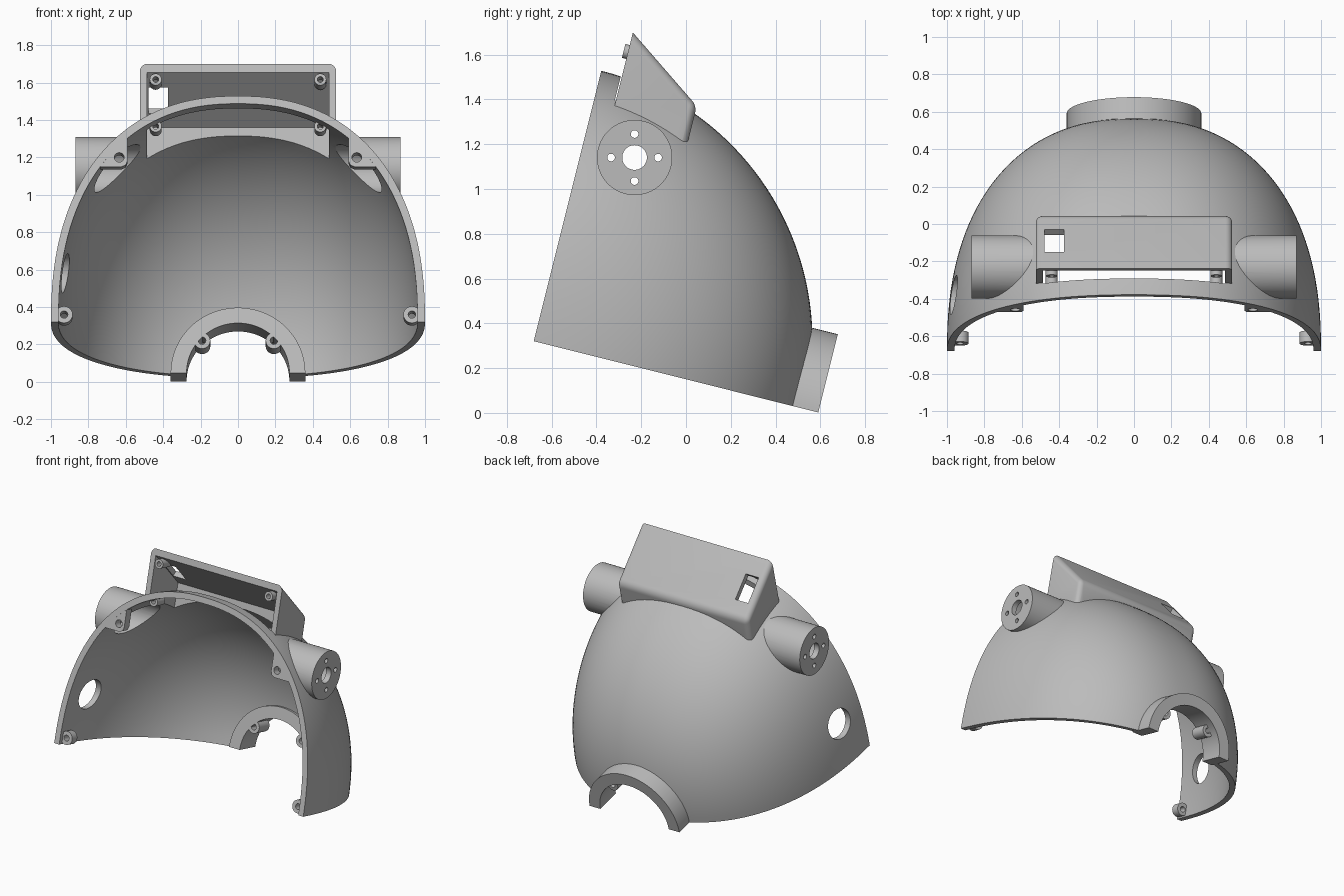
import bpy, bmesh, math
from mathutils import Matrix, Vector

if "Cube" in bpy.data.objects:
    bpy.data.objects.remove(bpy.data.objects["Cube"])

grey = bpy.data.materials.new("plain grey")
grey.use_nodes = True
grey.diffuse_color = (0.5, 0.5, 0.5, 1)
grey.node_tree.nodes["Principled BSDF"].inputs["Base Color"].default_value = (0.5, 0.5, 0.5, 1)

# Parts are built level (y = depth from the rim, z = height), then tilted
TILT = Matrix.Translation((0, -0.68, 0.32)) @ Matrix.Rotation(math.radians(-14.04), 4, 'X')
POWER = 2 / 2.3


def make(name, bm):
    bmesh.ops.remove_doubles(bm, verts=bm.verts, dist=1e-5)
    bmesh.ops.recalc_face_normals(bm, faces=bm.faces)
    mesh = bpy.data.meshes.new(name)
    bm.to_mesh(mesh)
    bm.free()
    mesh.materials.append(grey)
    obj = bpy.data.objects.new(name, mesh)
    bpy.context.collection.objects.link(obj)
    return obj


def dome(name, half_width, radius, sweep, steps, capped):
    """Squarish oval profile revolved about the x axis."""
    bm = bmesh.new()
    count = 72
    rings = []
    for j in range(steps + 1):
        a = sweep * j / steps
        ring = []
        for i in range(count + 1):
            t = math.pi * (i / count - 0.5)
            x = math.copysign(abs(math.sin(t)) ** POWER, t) * half_width
            r = 0 if i in (0, count) else radius * math.cos(t) ** POWER
            ring.append(bm.verts.new((x, r * math.cos(a), r * math.sin(a))))
        rings.append(ring)
    for p, q in zip(rings, rings[1:]):
        for i in range(count):
            corners = [p[i], p[i + 1], q[i + 1], q[i]]
            if i == 0:
                corners = [p[0], p[1], q[1]]
            elif i == count - 1:
                corners = [p[i], p[i + 1], q[i]]
            bm.faces.new(corners)
    if capped:
        bm.faces.new(rings[0])
        bm.faces.new(rings[-1])
    return make(name, bm)


def cylinder(name, radius, start, length, axis='Y', sides=48):
    bm = bmesh.new()
    turn = Matrix.Rotation(math.radians(90), 4, 'Y' if axis == 'X' else 'X')
    shift = Vector((length / 2, 0, 0) if axis == 'X' else (0, length / 2, 0))
    bmesh.ops.create_cone(bm, cap_ends=True, segments=sides, radius1=radius, radius2=radius,
                          depth=abs(length), matrix=Matrix.Translation(Vector(start) + shift) @ turn)
    return make(name, bm)


def prism(name, points, direction, bevel=0):
    """Extrude a flat outline; optionally round the edges off the front and base."""
    bm = bmesh.new()
    face = bm.faces.new([bm.verts.new(p) for p in points])
    out = bmesh.ops.extrude_face_region(bm, geom=[face])
    moved = [v for v in out["geom"] if isinstance(v, bmesh.types.BMVert)]
    bmesh.ops.translate(bm, verts=moved, vec=direction)
    bmesh.ops.recalc_face_normals(bm, faces=bm.faces)
    if bevel:
        front = min(v.co.y for v in bm.verts) + 1e-4
        base = min(v.co.z for v in bm.verts) + 1e-4
        edges = [e for e in bm.edges if not all(v.co.y < front for v in e.verts)
                 and not all(v.co.z < base for v in e.verts)]
        bmesh.ops.bevel(bm, geom=edges, offset=bevel, segments=5, profile=0.5, affect='EDGES')
    return make(name, bm)


def combine(target, other, operation='DIFFERENCE'):
    mod = target.modifiers.new("combine", 'BOOLEAN')
    mod.solver = 'EXACT'
    mod.operation = operation
    mod.object = other
    bpy.context.view_layer.objects.active = target
    bpy.ops.object.modifier_apply(modifier=mod.name)
    bpy.data.objects.remove(other)


def wedge(name, half, front, back, top, rear_top, bevel=0):
    outline = [(-half, front, 0.85), (-half, front, top), (-half, back, rear_top), (-half, back, 0.85)]
    return prism(name, outline, (2 * half, 0, 0), bevel)


def boss(name, x, y, z, radius, length, hole):
    obj = cylinder(name, radius, (x, y, z), length, sides=32)
    combine(obj, cylinder("cutter", hole, (x, y - 0.02, z), length + 0.04, sides=24))
    parts.append(obj)


parts = []
EAR_Y, EAR_Z = 0.238, 0.905

# Outer form: dome, sloped box and side cylinders
shell = dome("shell", 1.0, 1.245, math.pi / 2, 40, True)
combine(shell, wedge("box", 0.525, 0.095, 0.452, 1.445, 1.195, 0.035), 'UNION')
for s in (-1, 1):
    combine(shell, cylinder("ear", 0.168, (s * 0.42, EAR_Y, EAR_Z), s * 0.45, 'X', 64), 'UNION')

# Hollow the inside
combine(shell, dome("cutter", 0.96, 1.203, 2 * math.pi, 120, False))
combine(shell, wedge("cutter", 0.487, 0.09, 0.415, 1.402, 1.175))
for s in (-1, 1):
    combine(shell, cylinder("cutter", 0.128, (s * 0.42, EAR_Y, EAR_Z), s * 0.41, 'X', 64))
    combine(shell, cylinder("cutter", 0.055, (s * 0.78, EAR_Y, EAR_Z), s * 0.12, 'X'))
    for k in range(4):
        a = k * math.pi / 2 + math.radians(14)
        spot = (s * 0.78, EAR_Y + 0.105 * math.cos(a), EAR_Z + 0.105 * math.sin(a))
        combine(shell, cylinder("cutter", 0.017, spot, s * 0.12, 'X', 24))

# Openings: neck, round side hole, box window
combine(shell, cylinder("cutter", 0.31, (0, 1.0, 0), 0.4, sides=64))
combine(shell, cylinder("cutter", 0.105, (-0.8, 0.228, 0.325), -0.3, 'X'))
window = [(-0.478, 0.204 + a, 1.37 + b) for a, b in
          ((-0.05, -0.07), (0.05, 0.07), (0.2, -0.037), (0.1, -0.177))]
combine(shell, prism("cutter", window, (0.103, 0, 0)))
parts.append(shell)

# Neck collar: half ring at the lower back
collar = cylinder("neck_collar", 0.36, (0, 1.125, 0), 0.185, sides=96)
combine(collar, cylinder("cutter", 0.275, (0, 1.0, 0), 0.5, sides=96))
below = [(-1, 1, 0), (1, 1, 0), (1, 2, 0), (-1, 2, 0)]
combine(collar, prism("cutter", below, (0, 0, -1)))
parts.append(collar)

for s, side in ((-1, "right"), (1, "left")):
    # Screw bosses
    boss(side + "_collar_boss", s * 0.192, 1.125, 0.178, 0.044, 0.12, 0.02)
    boss(side + "_lower_rim_boss", s * 0.93, 0.03, 0.048, 0.046, 0.06, 0.02)
    boss(side + "_upper_box_boss", s * 0.44, 0.075, 1.355, 0.032, 0.1, 0.016)
    boss(side + "_lower_box_boss", s * 0.44, 0.075, 1.097, 0.032, 0.09, 0.016)
    # Mounting lug filling the upper corner of the rim
    outline = [(0.59, 0.89), (0.6, 0.865), (0.625, 0.855), (0.765, 0.855), (0.69, 0.955), (0.59, 1.045)]
    lug = prism(side + "_rim_lug", [(s * x, 0.001, z) for x, z in outline], (0, 0.06, 0))
    combine(lug, cylinder("cutter", 0.026, (s * 0.635, -0.05, 0.907), 0.2, sides=24))
    parts.append(lug)

for obj in parts:
    obj.data.transform(TILT)
    bpy.ops.object.select_all(action='DESELECT')
    obj.select_set(True)
    bpy.context.view_layer.objects.active = obj
    bpy.ops.object.shade_smooth_by_angle(angle=math.radians(30))
